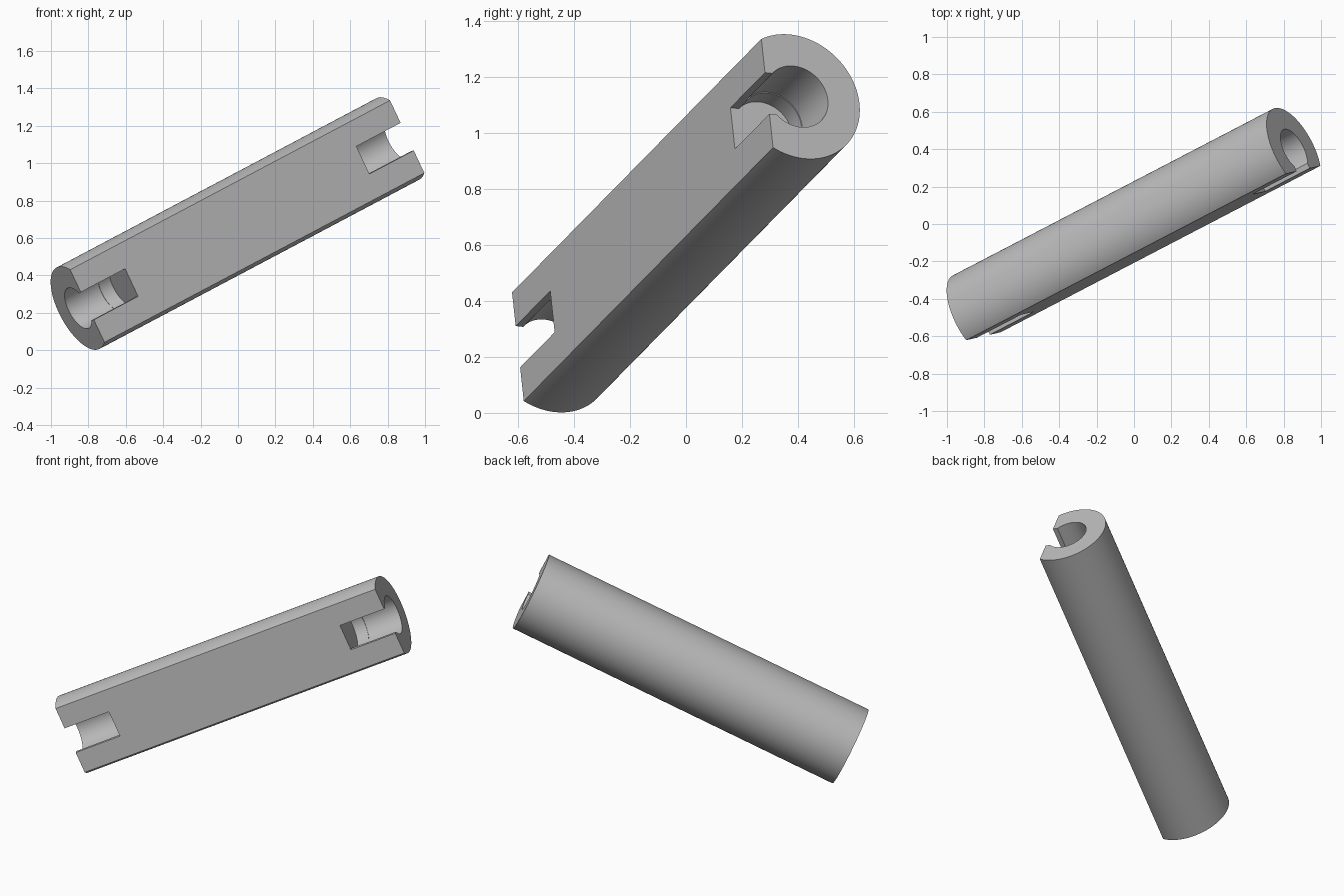
import bpy, bmesh, math
from mathutils import Matrix, Vector

cube = bpy.data.objects.get("Cube")
if cube:
    bpy.data.objects.remove(cube, do_unlink=True)

# Bar dimensions
LENGTH, RADIUS, FLAT = 2.13, 0.246, 0.1186
SLOT_HALF = 0.082
CENTRE = Vector((0, -0.048, 0.677))

# Tilted frame: local z runs along the bar, local -y faces out of the flat
axis = Vector((0.803, 0.418, 0.425)).normalized()
across = Vector((0.418, 0.093, -0.905))
across = (across - axis * across.dot(axis)).normalized()
inward = axis.cross(across)
frame = Matrix((across, inward, axis)).transposed().to_4x4()
frame.translation = CENTRE

grey = bpy.data.materials.new("plain grey")
grey.use_nodes = True
colour = (0.5, 0.5, 0.5, 1)
grey.diffuse_color = colour
grey.node_tree.nodes["Principled BSDF"].inputs["Base Color"].default_value = colour


def open_arc(radius, half_width, steps):
    """Arc round the local z axis, open at -y by the given half width."""
    gap = math.asin(half_width / radius)
    start = -math.pi / 2 + gap
    sweep = 2 * (math.pi - gap)
    return [(radius * math.cos(start + sweep * i / steps),
             radius * math.sin(start + sweep * i / steps))
            for i in range(steps + 1)]


def prism(name, outline, low, high):
    bm = bmesh.new()
    face = bm.faces.new([bm.verts.new((x, y, low)) for x, y in outline])
    ext = bmesh.ops.extrude_face_region(bm, geom=[face])
    top = [v for v in ext["geom"] if isinstance(v, bmesh.types.BMVert)]
    bmesh.ops.translate(bm, verts=top, vec=(0, 0, high - low))
    bmesh.ops.recalc_face_normals(bm, faces=bm.faces)
    mesh = bpy.data.meshes.new(name)
    bm.to_mesh(mesh)
    bm.free()
    mesh.materials.append(grey)
    obj = bpy.data.objects.new(name, mesh)
    bpy.context.collection.objects.link(obj)
    obj.matrix_world = frame
    return obj


# Round bar with one flat side
chord_half = math.sqrt(RADIUS ** 2 - FLAT ** 2)
bar = prism("slotted_bar", open_arc(RADIUS, chord_half, 96),
            -LENGTH / 2, LENGTH / 2)

# Open keyhole sockets at both ends, slightly narrower at the bottom
cutters = []
for end in (-1, 1):
    for radius, depth in ((0.121, 0.22), (0.118, 0.295)):
        outline = open_arc(radius, SLOT_HALF, 64)
        outline += [(-SLOT_HALF, -0.3), (SLOT_HALF, -0.3)]
        low, high = sorted((end * (LENGTH / 2 - depth),
                            end * (LENGTH / 2 + 0.1)))
        cutter = prism("socket_cutter", outline, low, high)
        cutter.hide_render = True
        cutters.append(cutter)
        mod = bar.modifiers.new("socket", 'BOOLEAN')
        mod.operation = 'DIFFERENCE'
        mod.solver = 'EXACT'
        mod.object = cutter

# Bake the cuts and drop the cutters
bpy.context.view_layer.update()
evaluated = bar.evaluated_get(bpy.context.evaluated_depsgraph_get())
baked = bpy.data.meshes.new_from_object(evaluated)
bar.modifiers.clear()
bar.data = baked
for cutter in cutters:
    bpy.data.objects.remove(cutter, do_unlink=True)

# Smooth round walls, sharp edges
bpy.ops.object.select_all(action='DESELECT')
bar.select_set(True)
bpy.context.view_layer.objects.active = bar
bpy.ops.object.shade_smooth_by_angle(angle=math.radians(30))
